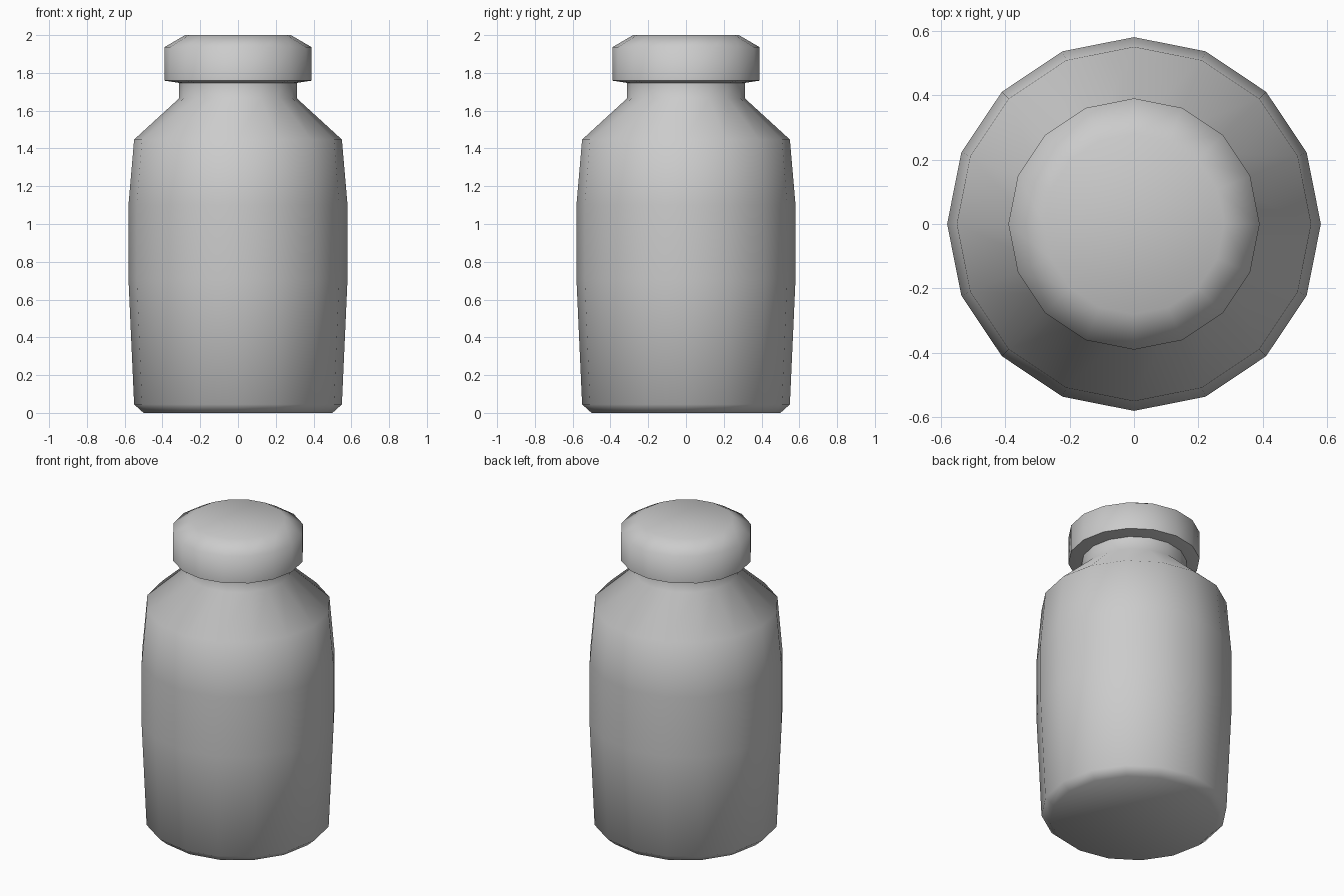
import bpy, bmesh, math

if "Cube" in bpy.data.objects:
    bpy.data.objects.remove(bpy.data.objects["Cube"])

SIDES = 16


def lathe(name, profile):
    """Revolve (radius, z) points around z and cap both ends."""
    bm = bmesh.new()
    rings = []
    for r, z in profile:
        rings.append([bm.verts.new((r * math.cos(2 * math.pi * i / SIDES),
                                    r * math.sin(2 * math.pi * i / SIDES), z))
                      for i in range(SIDES)])
    for a, b in zip(rings, rings[1:]):
        for i in range(SIDES):
            j = (i + 1) % SIDES
            bm.faces.new((a[i], a[j], b[j], b[i]))
    bm.faces.new(rings[0][::-1])
    bm.faces.new(rings[-1])
    mesh = bpy.data.meshes.new(name)
    bm.to_mesh(mesh)
    bm.free()
    obj = bpy.data.objects.new(name, mesh)
    bpy.context.collection.objects.link(obj)
    # smooth shading, keeping only the steep rims sharp
    bpy.ops.object.select_all(action='DESELECT')
    obj.select_set(True)
    bpy.context.view_layer.objects.active = obj
    bpy.ops.object.shade_smooth_by_angle(angle=math.radians(60))
    return obj


# Bottle: chamfered base, slightly bulging body, sloped shoulder and neck
lathe("bottle_body", [(0.50, 0), (0.55, 0.045), (0.58, 0.71), (0.58, 1.10),
                      (0.55, 1.447), (0.312, 1.665), (0.312, 1.755)])

# Lid: slightly sloped underside, straight rim, chamfered top
lathe("lid", [(0.312, 1.747), (0.39, 1.759), (0.39, 1.936), (0.28, 2.0)])
